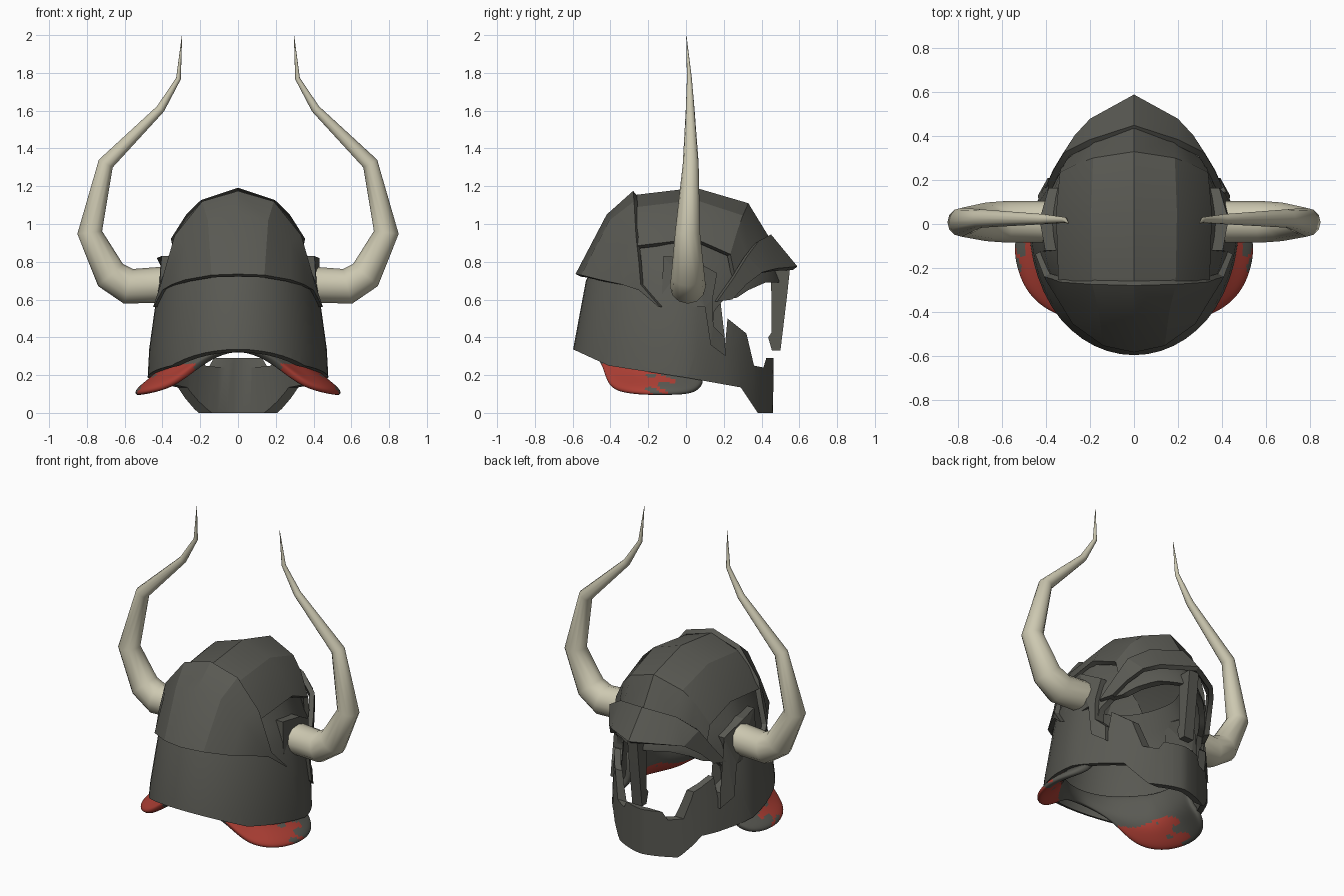
import bpy, bmesh, math
from mathutils import Vector

cube = bpy.data.objects.get("Cube")
if cube:
    bpy.data.objects.remove(cube, do_unlink=True)


def material(name, rgb):
    m = bpy.data.materials.new(name)
    m.use_nodes = True
    m.diffuse_color = (*rgb, 1)
    bsdf = next(n for n in m.node_tree.nodes if n.type == "BSDF_PRINCIPLED")
    bsdf.inputs["Base Color"].default_value = (*rgb, 1)
    return m


IRON = material("dark_iron", (0.1, 0.1, 0.086))
HORN = material("bone_horn", (0.61, 0.58, 0.44))
RED = material("worn_red", (0.42, 0.05, 0.035))


def smooth(ob, angle=35):
    bpy.ops.object.select_all(action="DESELECT")
    ob.select_set(True)
    bpy.context.view_layer.objects.active = ob
    bpy.ops.object.shade_smooth_by_angle(angle=math.radians(angle))


def finish(name, bm, mats):
    mesh = bpy.data.meshes.new(name)
    bm.to_mesh(mesh)
    bm.free()
    ob = bpy.data.objects.new(name, mesh)
    bpy.context.collection.objects.link(ob)
    for m in mats:
        mesh.materials.append(m)
    return ob


def grid(rows, closed=False):
    """Skin rows of points, with every face turned away from the middle."""
    bm = bmesh.new()
    vs = [[bm.verts.new(p) for p in r] for r in rows]
    n = len(rows[0])
    for a, b in zip(vs, vs[1:]):
        for i in range(n if closed else n - 1):
            j = (i + 1) % n
            bm.faces.new((a[i], a[j], b[j], b[i]))
    bm.normal_update()
    for f in bm.faces:
        if f.normal.dot(f.calc_center_median() - Vector((0, 0, 0.5))) < 0:
            f.normal_flip()
    return bm


def thicken(ob, t):
    s = ob.modifiers.new("thickness", "SOLIDIFY")
    s.thickness, s.offset = t, -1


def mirror(ob):
    ob.modifiers.new("mirror", "MIRROR").use_clip = True


def bake(ob):
    bpy.context.view_layer.update()
    deps = bpy.context.evaluated_depsgraph_get()
    mesh = bpy.data.meshes.new_from_object(ob.evaluated_get(deps))
    ob.modifiers.clear()
    ob.data = mesh


def plate(name, rows, t=0.03):
    """Half a plate, mirrored over the middle and thickened inwards."""
    ob = finish(name, grid(rows), [IRON])
    mirror(ob)
    thicken(ob, t)
    bake(ob)
    smooth(ob, 24)


def prism(outline, x0, x1):
    """Side outline (y, z) extruded between two x surfaces."""
    bm = bmesh.new()
    a = [bm.verts.new((x0(y, z), y, z)) for y, z in outline]
    b = [bm.verts.new((x1(y, z), y, z)) for y, z in outline]
    caps = [bm.faces.new(a), bm.faces.new(b)]
    for i in range(len(a)):
        j = (i + 1) % len(a)
        bm.faces.new((a[i], a[j], b[j], b[i]))
    bmesh.ops.triangulate(bm, faces=caps)
    bmesh.ops.recalc_face_normals(bm, faces=bm.faces)
    return bm


# Lower shell: neck guard, cheeks and chin in one lofted wall, wedge-shaped at the face
SIDES = 48
levels = [(-0.03, 0.49, 0.665, 0.46), (0.34, 0.47, 0.597, 0.465),
          (0.7, 0.42, 0.53, 0.5), (0.8, 0.38, 0.48, 0.46), (0.92, 0.33, 0.4, 0.39)]
rings = []
for z, w, back, face in levels:
    ring = []
    for k in range(SIDES):
        a = math.tau * k / SIDES
        s, c = math.sin(a), math.cos(a)
        if s > 0:
            taper = 1 - 0.07 * min(1, 3 * s)
            ring.append((w * taper * math.copysign(abs(c) ** 1.35, c), s * face, z))
        else:
            ring.append((w * c, s * back, z))
    rings.append(ring)
shell = finish("lower_shell", grid(rings, True), [IRON])
thicken(shell, 0.035)

# Openings for eyes and mouth, and the sloping lower rim
eyes = [(0.2, 0.6), (0.15, 0.54), (0.14, 0.45), (0.165, 0.39), (0.205, 0.34), (0.22, 0.5),
        (0.32, 0.42), (0.36, 0.25), (0.41, 0.24), (0.425, 0.29), (0.7, 0.29),
        (0.7, 0.69), (0.42, 0.69), (0.33, 0.65), (0.27, 0.61)]
rim = [(-0.8, 0.43), (-0.41, 0.25), (0.01, 0.185), (0.29, 0.135), (0.38, 0.0),
       (0.7, 0.0), (0.7, -0.2), (-0.8, -0.2)]
cutters = []
for name, outline in (("face_cutter", eyes), ("rim_cutter", rim)):
    cut = finish(name, prism(outline, lambda y, z: -1, lambda y, z: 1), [IRON])
    cut.hide_render = True
    mod = shell.modifiers.new(name, "BOOLEAN")
    mod.operation, mod.solver, mod.object = "DIFFERENCE", "EXACT", cut
    cutters.append(cut)
bake(shell)
smooth(shell)
for cut in cutters:
    bpy.data.objects.remove(cut, do_unlink=True)

# Faceted crown
arch = [(0, 0), (0.19, 0.065), (0.265, 0.14), (0.345, 0.27)]
stations = [(-0.26, 1.155, 1.0, 0), (0.05, 1.192, 1.03, 0),
            (0.33, 1.11, 0.98, 0.8), (0.44, 0.93, 0.95, 1.4)]
plate("crown", [[(x * s, y - k * x * x, zr - d) for x, d in arch]
                for y, zr, s, k in stations])

# Plate over the back of the head
plate("nape_plate", [
    [(0, -0.28, 1.175), (0.19, -0.275, 1.12), (0.335, -0.265, 0.94),
     (0.375, -0.25, 0.8), (0.41, -0.24, 0.68), (0.45, -0.137, 0.56)],
    [(0, -0.42, 1.05), (0.16, -0.405, 1.02), (0.28, -0.36, 0.9),
     (0.35, -0.31, 0.78), (0.4, -0.26, 0.665), (0.448, -0.14, 0.56)],
    [(0, -0.585, 0.735), (0.14, -0.555, 0.73), (0.28, -0.455, 0.705),
     (0.35, -0.34, 0.68), (0.4, -0.25, 0.65), (0.447, -0.145, 0.56)]])

# Pointed brow and nose guard
plate("brow", [
    [(0, 0.45, 0.945), (0.2, 0.385, 0.91), (0.32, 0.325, 0.83),
     (0.365, 0.25, 0.71), (0.405, 0.165, 0.59)],
    [(0, 0.59, 0.775), (0.2, 0.48, 0.765), (0.27, 0.405, 0.745),
     (0.325, 0.32, 0.68), (0.37, 0.245, 0.6)]])
nose = [(0.45, 0.76), (0.55, 0.76), (0.535, 0.62), (0.5, 0.33), (0.455, 0.33),
        (0.435, 0.4), (0.47, 0.45), (0.475, 0.65)]
finish("nose_guard", prism(nose, lambda y, z: -0.035, lambda y, z: 0.035), [IRON])

# Neck collar: a lining whose sides flare out into rounded lips (x, y, z, flare)
edge = [(0.44, 0.1, 0.17, 0.15), (0.52, 0.05, 0.12, 0.26), (0.565, -0.08, 0.115, 0.3),
        (0.55, -0.21, 0.115, 0.28), (0.49, -0.34, 0.125, 0.25), (0.37, -0.425, 0.155, 0.2),
        (0.24, -0.445, 0.255, 0.06), (0.14, -0.49, 0.31, 0.02), (0, -0.53, 0.345, 0.02)]
rows = [[], [], [], []]
for x, y, z, q in edge:
    rows[0].append((x, y, z))
    rows[1].append((x * (1 - q / 2), y * (1 - q / 2), z + 0.01 + q * 0.18))
    rows[2].append((x * (1 - q), y * (1 - q), z + 0.02 + q * 0.4))
    rows[3].append((x * (1 - q) * 1.04, y * (1 - q) * 1.04, 0.42))
collar = finish("neck_collar", grid(rows), [IRON, RED])
mirror(collar)
thicken(collar, 0.045)
sub = collar.modifiers.new("rounding", "SUBSURF")
sub.levels = sub.render_levels = 3
bake(collar)
smooth(collar)
# Worn red paint on the lips, with a ragged border
for f in collar.data.polygons:
    c = f.center
    ragged = 0.07 * math.sin(75 * abs(c.x)) + 0.05 * math.sin(90 * c.z + 50 * c.y)
    on_lip = math.hypot(c.x / 0.47, c.y / 0.6) > 0.84 and abs(c.x) > 0.23 and c.z < 0.26
    f.material_index = 1 if on_lip and c.y + ragged < -0.12 else 0

# Parts on each side
mount = [(-0.13, 0.56), (-0.12, 0.83), (0.02, 0.82), (0.165, 0.74), (0.14, 0.6),
         (0.145, 0.46), (0.205, 0.4), (0.21, 0.3), (0.13, 0.36), (0.1, 0.56)]
horn_path = [(0.38, 0.01, 0.68, 0.095), (0.58, 0.01, 0.67, 0.095), (0.675, 0.01, 0.73, 0.088),
             (0.785, 0.008, 0.955, 0.066), (0.7, 0.025, 1.32, 0.042), (0.41, 0.022, 1.61, 0.023),
             (0.315, 0.018, 1.77, 0.013), (0.297, 0.002, 1.995, 0.001)]


def wall(y, z):
    return 0.465 - 0.08 * (z - 0.4) - 1.8 * y * y


def horn(side):
    pts = [Vector((x, 0, z)) for x, y, z, r in horn_path]
    rows = []
    for i, p in enumerate(pts):
        t = Vector()
        if i:
            t += (p - pts[i - 1]).normalized()
        if i < len(pts) - 1:
            t += (pts[i + 1] - p).normalized()
        t.normalize()
        y, r = horn_path[i][1], horn_path[i][3]
        row = []
        for k in range(12):
            a = math.tau * k / 12
            q = p + Vector((-t.z, 0, t.x)) * r * math.cos(a)
            row.append((side * q.x, y + r * math.sin(a), q.z))
        rows.append(row)
    bm = grid(rows, True)
    bmesh.ops.holes_fill(bm, edges=bm.edges, sides=12)
    bmesh.ops.recalc_face_normals(bm, faces=bm.faces)
    return bm


for side, label in ((1, "left"), (-1, "right")):
    smooth(finish(label + "_horn", horn(side), [HORN]), 50)
    finish(label + "_horn_mount", prism(mount, lambda y, z: side * wall(y, z),
                                        lambda y, z: side * (wall(y, z) - 0.07)), [IRON])
